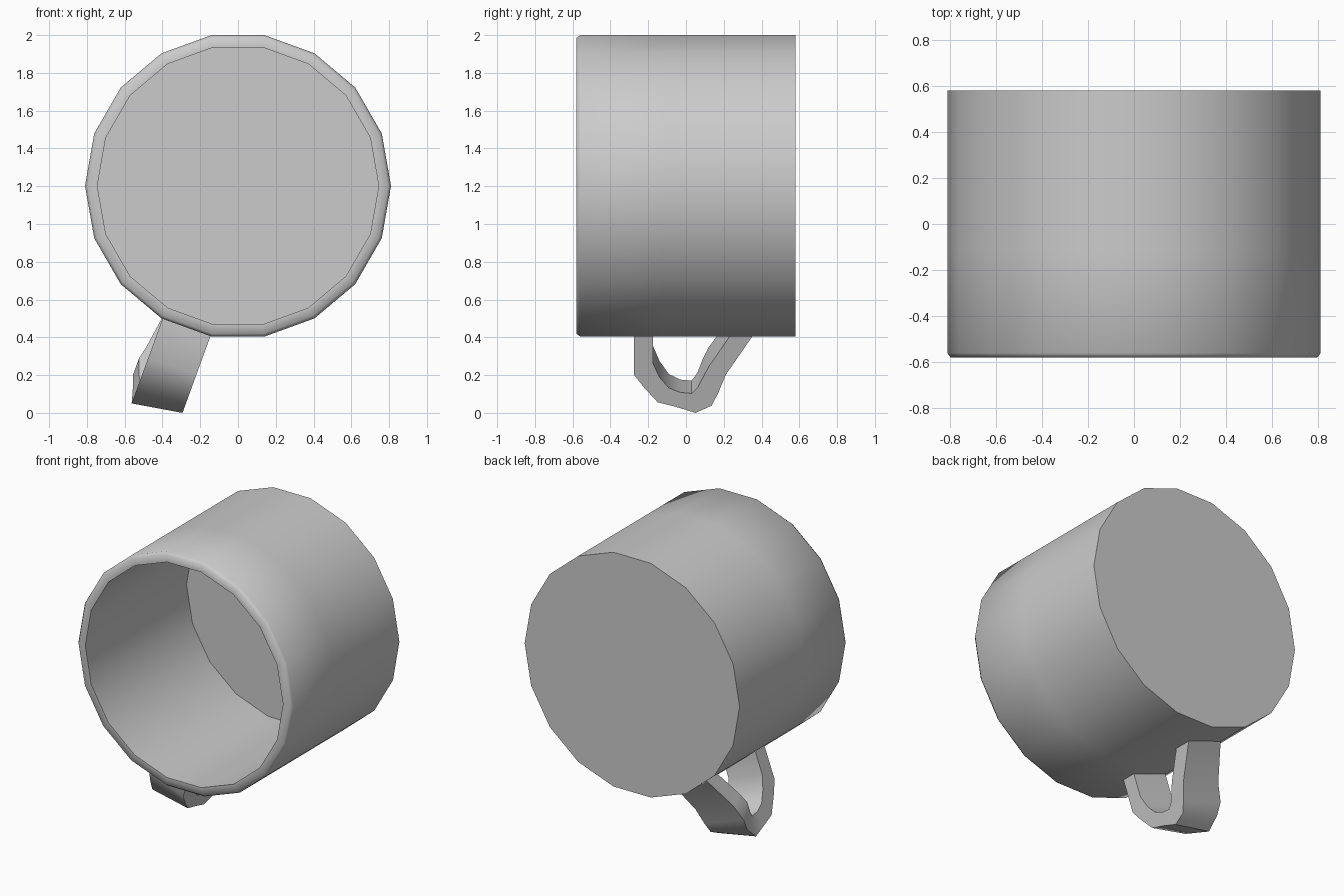
import bpy, bmesh, math
from mathutils import Vector

if "Cube" in bpy.data.objects:
    bpy.data.objects.remove(bpy.data.objects["Cube"])

AXIS_Z = 1.202
SIDES = 18


def finish(name, bm, angle):
    bmesh.ops.recalc_face_normals(bm, faces=bm.faces)
    me = bpy.data.meshes.new(name)
    bm.to_mesh(me)
    bm.free()
    ob = bpy.data.objects.new(name, me)
    bpy.context.collection.objects.link(ob)
    bpy.ops.object.select_all(action='DESELECT')
    ob.select_set(True)
    bpy.context.view_layer.objects.active = ob
    bpy.ops.object.shade_smooth_by_angle(angle=math.radians(angle))
    return ob


# Mug body lying on its side: 18-sided lathe around y, (radius, y) profile
# from inner floor, over the lip, along the outside, to the flush base
profile = [(0.745, 0.51), (0.745, -0.58), (0.795, -0.58), (0.81, -0.56),
           (0.81, -0.12), (0.81, 0.58)]
bm = bmesh.new()
rings = []
for r, y in profile:
    rings.append([bm.verts.new((r * math.cos(a), y, AXIS_Z + r * math.sin(a)))
                  for a in (2 * math.pi * i / SIDES for i in range(SIDES))])
for a, b in zip(rings, rings[1:]):
    for i in range(SIDES):
        j = (i + 1) % SIDES
        bm.faces.new((a[i], a[j], b[j], b[i]))
bm.faces.new(rings[0])    # inner floor
bm.faces.new(rings[-1])   # base
finish("mug_body", bm, 62)

# Strap handle: (y, distance from mug axis) for outer and inner contours
outer = [(-0.275, 0.76), (-0.275, 1.016), (-0.22, 1.09), (-0.15, 1.17),
         (-0.04, 1.20), (0.05, 1.23), (0.135, 1.19), (0.17, 1.12),
         (0.21, 1.016), (0.37, 0.77)]
inner = [(-0.175, 0.76), (-0.175, 0.95), (-0.14, 1.03), (-0.09, 1.09),
         (-0.03, 1.115), (0.03, 1.12), (0.06, 1.09), (0.09, 1.03),
         (0.12, 0.97), (0.25, 0.77)]
flare = [0, 0, 0, 0, 0, 0, 0.02, 0.045, 0.03, 0]   # twist of the rear arm
ang = math.radians(250)
radial = Vector((math.cos(ang), 0, math.sin(ang)))
across = Vector((-math.sin(ang), 0, math.cos(ang)))


def strap_point(p, side, widen):
    y, d = p
    t = side * 0.135
    low = max(0.0, min(1.0, (d - 1.0) / 0.2))
    if y > 0.1:
        low *= 0.3
    # the -x edge dips slightly and flares so the end lies level
    if across.x * side < 0:
        d += 0.045 * low
        t += side * widen
    return Vector((0, y, AXIS_Z)) + radial * d + across * t


bm = bmesh.new()
loops = []
for o, i, w in zip(outer, inner, flare):
    loops.append([bm.verts.new(strap_point(p, s, w)) for p, s in
                  ((o, -1), (o, 1), (i, 1), (i, -1))])
for a, b in zip(loops, loops[1:]):
    for k in range(4):
        n = (k + 1) % 4
        bm.faces.new((a[k], a[n], b[n], b[k]))
bm.faces.new(loops[0])
bm.faces.new(loops[-1])
finish("handle", bm, 50)
